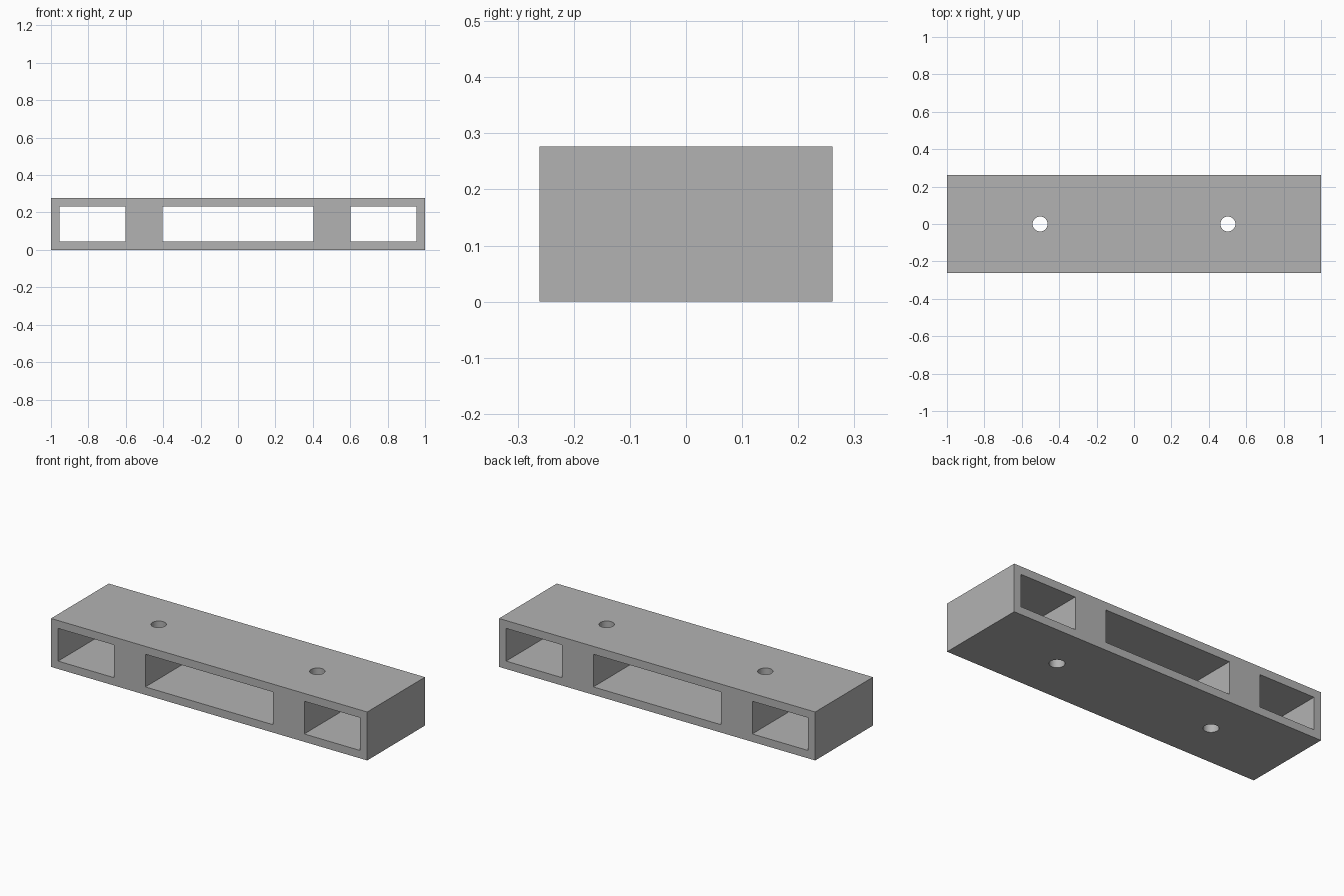
import bpy
import math

cube = bpy.data.objects.get("Cube")
if cube:
    bpy.data.objects.remove(cube, do_unlink=True)

WIDTH, DEPTH, HEIGHT = 2.0, 0.522, 0.277
WALL = 0.045
HOLE_X, HOLE_R = 0.502, 0.04

grey = bpy.data.materials.new("plain grey")
grey.use_nodes = True
colour = (0.45, 0.45, 0.45, 1)
grey.diffuse_color = colour
grey.node_tree.nodes["Principled BSDF"].inputs["Base Color"].default_value = colour


def box(name, x0, x1, depth, z0, z1):
    bpy.ops.mesh.primitive_cube_add(size=1, location=((x0 + x1) / 2, 0, (z0 + z1) / 2))
    obj = bpy.context.object
    obj.name = name
    obj.scale = (x1 - x0, depth, z1 - z0)
    bpy.ops.object.transform_apply(location=True, rotation=False, scale=True)
    obj.data.materials.append(grey)
    return obj


# Solid bar
bar = box("hollow_bar", -WIDTH / 2, WIDTH / 2, DEPTH, 0, HEIGHT)

# Three rectangular tunnels running front to back
cutters = []
for name, x0, x1 in (("right", -1 + WALL, -0.602),
                     ("middle", -0.403, 0.403),
                     ("left", 0.602, 1 - WALL)):
    cutters.append(box(name + "_tunnel_cutter", x0, x1, DEPTH * 2, WALL, HEIGHT - WALL))

# Two bolt holes through the solid webs
for side, x in (("right", -HOLE_X), ("left", HOLE_X)):
    bpy.ops.mesh.primitive_cylinder_add(vertices=48, radius=HOLE_R, depth=HEIGHT * 2,
                                        location=(x, 0, HEIGHT / 2))
    hole = bpy.context.object
    hole.name = side + "_bolt_hole_cutter"
    hole.data.materials.append(grey)
    cutters.append(hole)

# Cut everything out of the bar
bpy.ops.object.select_all(action="DESELECT")
bpy.context.view_layer.objects.active = bar
bar.select_set(True)
for cutter in cutters:
    cut = bar.modifiers.new(cutter.name, "BOOLEAN")
    cut.operation = "DIFFERENCE"
    cut.solver = "EXACT"
    cut.object = cutter
    bpy.ops.object.modifier_apply(modifier=cut.name)
for cutter in cutters:
    bpy.data.objects.remove(cutter, do_unlink=True)

bpy.ops.object.shade_smooth_by_angle(angle=math.radians(30))
